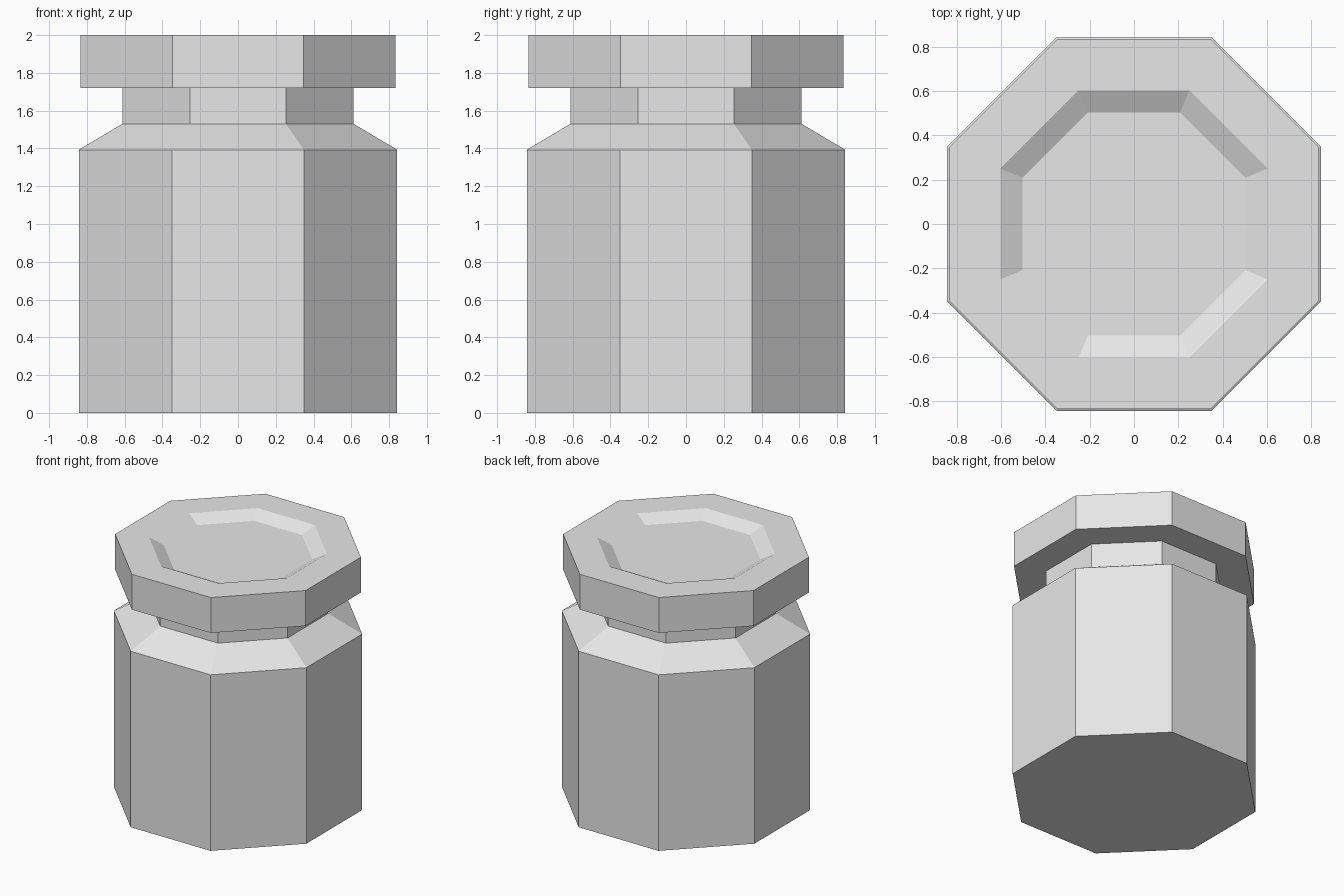
import bpy, bmesh, math

SIDES = 8

cube = bpy.data.objects.get("Cube")
if cube:
    bpy.data.objects.remove(cube, do_unlink=True)

grey = bpy.data.materials.new("light_grey")
grey.use_nodes = True
colour = (0.8, 0.8, 0.8, 1)
grey.diffuse_color = colour
grey.node_tree.nodes["Principled BSDF"].inputs["Base Color"].default_value = colour


def octagonal_part(name, profile):
    """Stack octagonal rings from (half width, height) pairs and cap both ends."""
    bm = bmesh.new()
    rings = []
    for half_width, z in profile:
        radius = half_width / math.cos(math.pi / SIDES)
        angles = [(i + 0.5) * math.tau / SIDES for i in range(SIDES)]
        rings.append([bm.verts.new((radius * math.cos(a), radius * math.sin(a), z))
                      for a in angles])
    for low, high in zip(rings, rings[1:]):
        for i in range(SIDES):
            j = (i + 1) % SIDES
            bm.faces.new((low[i], low[j], high[j], high[i]))
    bm.faces.new(rings[0][::-1])
    bm.faces.new(rings[-1])
    mesh = bpy.data.meshes.new(name)
    bm.to_mesh(mesh)
    bm.free()
    mesh.materials.append(grey)
    part = bpy.data.objects.new(name, mesh)
    bpy.context.collection.objects.link(part)
    return part


# Straight body with sloping shoulder
octagonal_part("jar_body", [(0.843, 0), (0.843, 1.393), (0.612, 1.53)])

# Narrow neck
octagonal_part("jar_neck", [(0.612, 1.53), (0.612, 1.72)])

# Lid with a shallow dished top
octagonal_part("jar_lid", [(0.834, 1.72), (0.834, 2), (0.603, 2), (0.503, 1.948)])
